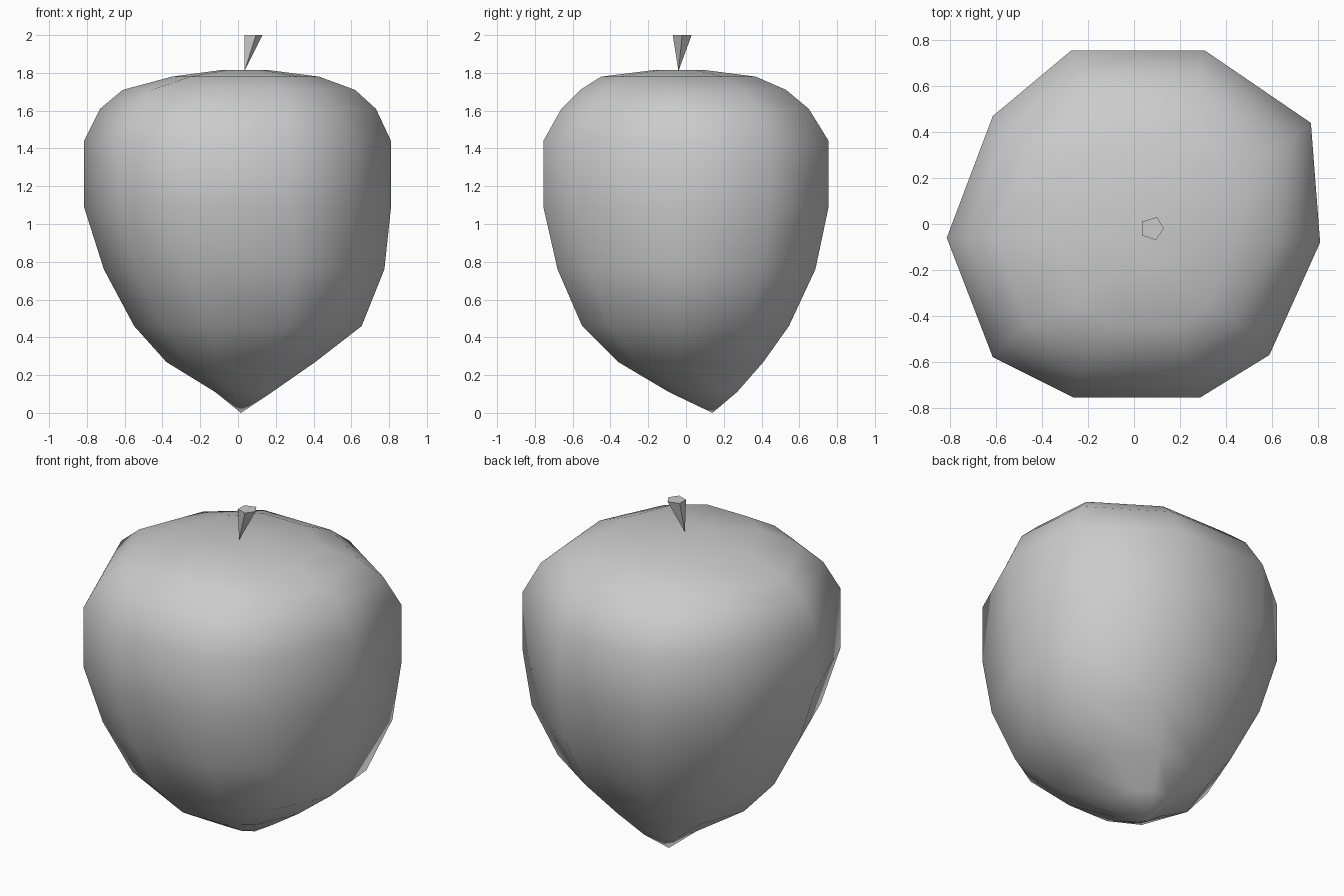
import bpy, bmesh

if "Cube" in bpy.data.objects:
    bpy.data.objects.remove(bpy.data.objects["Cube"])


def finish(name, bm):
    bmesh.ops.recalc_face_normals(bm, faces=bm.faces)
    mesh = bpy.data.meshes.new(name)
    bm.to_mesh(mesh)
    bm.free()
    obj = bpy.data.objects.new(name, mesh)
    bpy.context.collection.objects.link(obj)
    return obj


# Fruit body: ten-sided irregular outline, scaled to each level's extents
outline = [(-.27, .755), (.31, .755), (.77, .44), (.81, -.08), (.59, -.57),
           (.29, -.755), (-.26, -.755), (-.61, -.58), (-.81, -.06), (-.61, .47)]
# z, x min, x max, y min, y max
levels = [(.11, -.12, .18, -.09, .27),
          (.27, -.38, .41, -.36, .41),
          (.46, -.55, .655, -.55, .545),
          (.76, -.71, .775, -.68, .685),
          (1.09, -.815, .81, -.755, .755),
          (1.44, -.815, .81, -.755, .755),
          (1.61, -.73, .73, -.66, .65),
          (1.71, -.61, .62, -.56, .53),
          (1.78, -.35, .43, -.45, .37),
          (1.815, -.09, .16, -.17, .10)]

bm = bmesh.new()
rings = []
for z, x0, x1, y0, y1 in levels:
    rings.append([bm.verts.new(((x0 + x1) / 2 + x / .81 * (x1 - x0) / 2,
                                (y0 + y1) / 2 + y / .755 * (y1 - y0) / 2, z))
                  for x, y in outline])
n = len(outline)
for low, high in zip(rings, rings[1:]):
    for i in range(n):
        j = (i + 1) % n
        bm.faces.new((low[i], low[j], high[j], high[i]))
tip = bm.verts.new((.015, .14, 0))
for i in range(n):
    bm.faces.new((tip, rings[0][(i + 1) % n], rings[0][i]))
bm.faces.new(rings[-1])
body = finish("fruit_body", bm)
body.data.shade_smooth()

# Stem: five-sided spike, pointed at the fruit and flat on top
bm = bmesh.new()
base = bm.verts.new((.035, -.04, 1.81))
top = [bm.verts.new((x, y, 2)) for x, y in
       [(.035, .01), (.10, .03), (.13, -.02), (.095, -.07), (.035, -.05)]]
for i in range(5):
    bm.faces.new((base, top[i], top[(i + 1) % 5]))
bm.faces.new(top)
finish("stem", bm)
